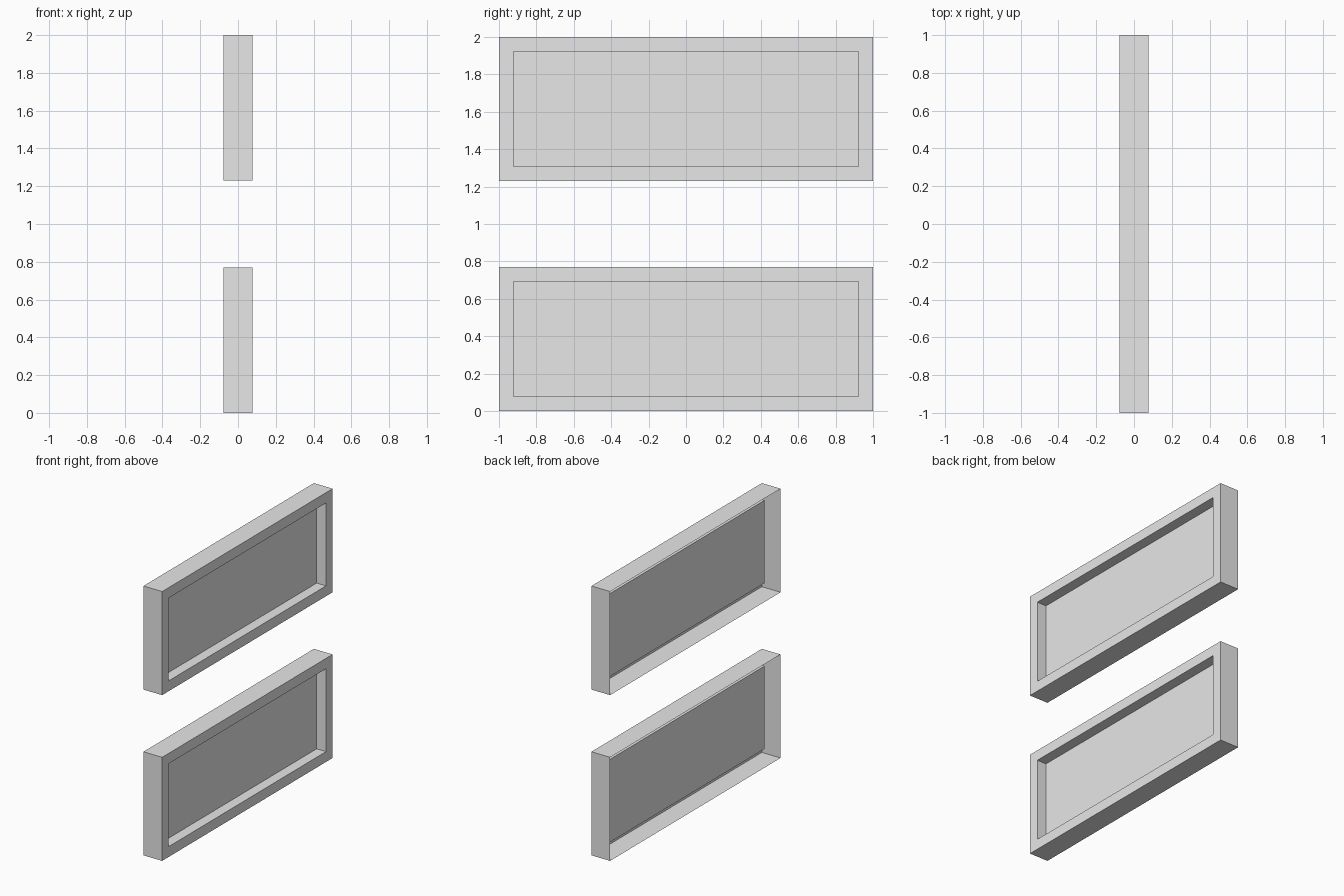
import bpy
import bmesh
from mathutils import Matrix, Vector

cube = bpy.data.objects.get("Cube")
if cube:
    bpy.data.objects.remove(cube, do_unlink=True)

UNIT = 1 / 13                       # rim width, also the recess depth
DEPTH, LENGTH, HEIGHT = 2 * UNIT, 2.0, 10 * UNIT

grey = bpy.data.materials.new("light grey")
grey.use_nodes = True
grey.diffuse_color = (0.8, 0.8, 0.8, 1)
grey.node_tree.nodes["Principled BSDF"].inputs["Base Color"].default_value = (0.8, 0.8, 0.8, 1)


def facing(bm, direction):
    """Face that points most strongly in the given direction."""
    bm.normal_update()
    return max(bm.faces, key=lambda f: f.normal.dot(direction))


def framed_panel(name, z_bottom):
    bm = bmesh.new()
    size = Matrix.Diagonal((DEPTH, LENGTH, HEIGHT, 1))
    bmesh.ops.create_cube(bm, size=1, matrix=size)
    # Thin shell with an open back
    bmesh.ops.delete(bm, geom=[facing(bm, Vector((-1, 0, 0)))], context='FACES_ONLY')
    # Flat rim around the front
    front = facing(bm, Vector((1, 0, 0)))
    bmesh.ops.inset_region(bm, faces=[front], thickness=UNIT, use_even_offset=True)
    # Recessed panel
    inner = bmesh.ops.extrude_discrete_faces(bm, faces=[front])["faces"][0]
    bmesh.ops.translate(bm, verts=inner.verts, vec=(-UNIT, 0, 0))
    bm.normal_update()

    mesh = bpy.data.meshes.new(name)
    bm.to_mesh(mesh)
    bm.free()
    mesh.materials.append(grey)
    obj = bpy.data.objects.new(name, mesh)
    obj.location.z = z_bottom + HEIGHT / 2
    bpy.context.collection.objects.link(obj)


framed_panel("lower_panel", 0)
framed_panel("upper_panel", 2 - HEIGHT)
